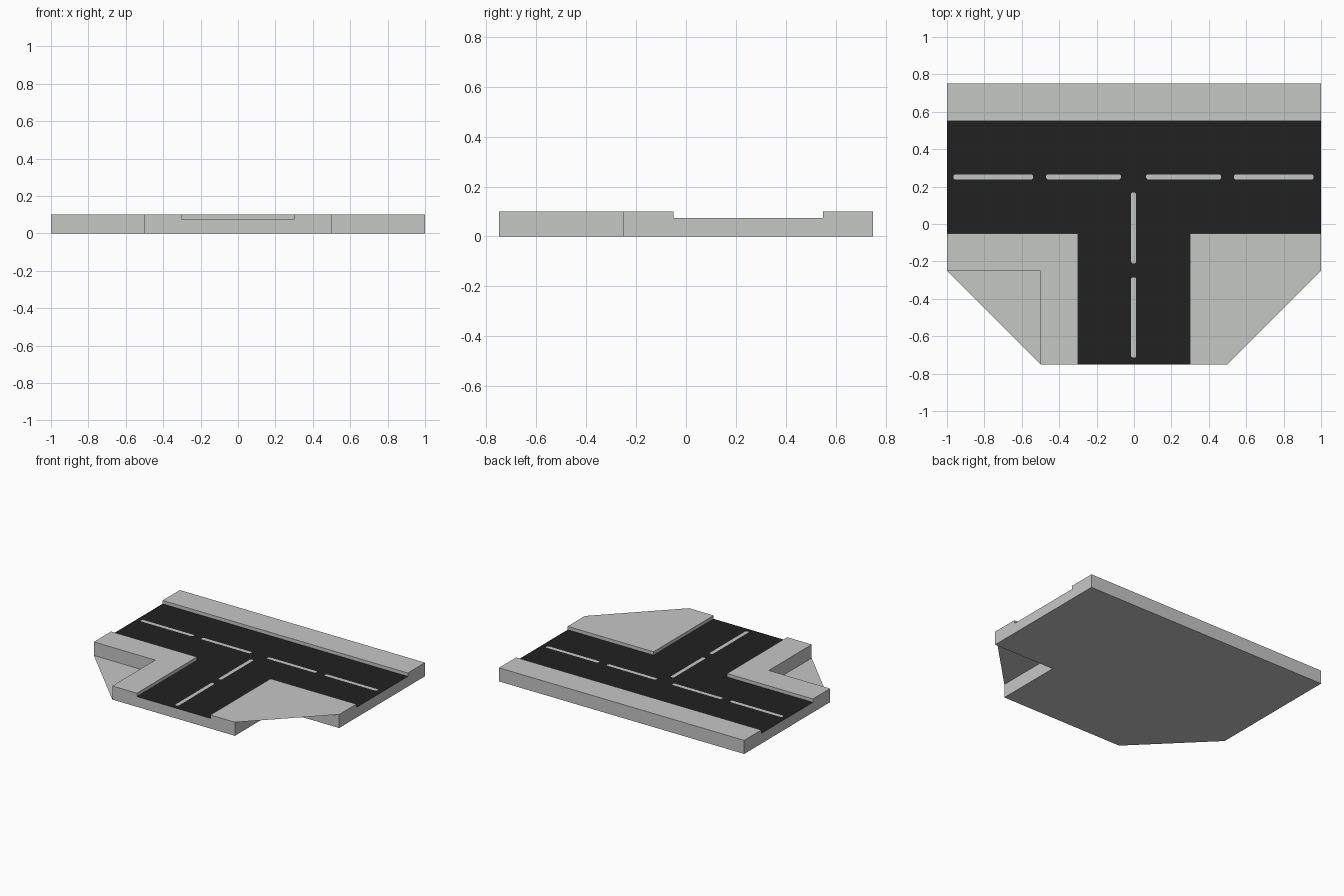
import bpy, bmesh

if "Cube" in bpy.data.objects:
    bpy.data.objects.remove(bpy.data.objects["Cube"])

KERB, ROAD = 0.10, 0.075


def material(name, rgb):
    m = bpy.data.materials.new(name)
    m.diffuse_color = (*rgb, 1)
    m.use_nodes = True
    m.node_tree.nodes["Principled BSDF"].inputs["Base Color"].default_value = m.diffuse_color
    return m


grey = material("pavement grey", (0.56, 0.57, 0.56))
black = material("asphalt black", (0.015, 0.015, 0.015))


def finish(name, bm, mats):
    bmesh.ops.remove_doubles(bm, verts=bm.verts, dist=1e-5)
    mesh = bpy.data.meshes.new(name)
    bm.to_mesh(mesh)
    bm.free()
    for m in mats:
        mesh.materials.append(m)
    ob = bpy.data.objects.new(name, mesh)
    bpy.context.collection.objects.link(ob)
    return ob


def face(bm, pts, mat=0):
    f = bm.faces.new([bm.verts.new(p) for p in pts])
    f.material_index = mat


# Junction body: a grid of cells whose height is set by what lies there
xs = [-1, -0.5, -0.3, 0.3, 0.5, 1]
ys = [-0.75, -0.25, -0.05, 0.55, 0.75]


def height(i, j):
    if not (0 <= i < len(xs) - 1 and 0 <= j < len(ys) - 1):
        return 0
    if j == 0 and i in (0, 4):          # open front corners
        return 0
    return ROAD if j == 2 or (i == 2 and j < 2) else KERB


bm = bmesh.new()
for i in range(len(xs) - 1):
    for j in range(len(ys) - 1):
        h = height(i, j)
        if not h:
            continue
        c = [(xs[i], ys[j]), (xs[i + 1], ys[j]), (xs[i + 1], ys[j + 1]), (xs[i], ys[j + 1])]
        face(bm, [(x, y, h) for x, y in c], int(h == ROAD))
        face(bm, [(x, y, 0) for x, y in reversed(c)])
        for k, (di, dj) in enumerate([(0, -1), (1, 0), (0, 1), (-1, 0)]):
            low = height(i + di, j + dj)
            if low < h:
                a, b = c[k], c[(k + 1) % 4]
                face(bm, [(*a, low), (*b, low), (*b, h), (*a, h)])
finish("junction_body", bm, [grey, black])

# Corner sheets: the right one lies at kerb level, the left one on the ground
for name, s, z in (("right_corner_sheet", 1, KERB), ("left_corner_sheet", -1, 0)):
    bm = bmesh.new()
    face(bm, [(s * 0.5, -0.75, z), (s * 1, -0.25, z), (s * 0.5, -0.25, z)])
    finish(name, bm, [grey])


# Lane dashes: thin plates with clipped ends
def dash(name, start, end, across, along_x):
    w, e = 0.0135, 0.007
    side = [(start, -w + e), (start + e, -w), (end - e, -w), (end, -w + e),
            (end, w - e), (end - e, w), (start + e, w), (start, w - e)]
    pts = [(u, across + v) if along_x else (across - v, u) for u, v in side]
    bm = bmesh.new()
    face(bm, [(x, y, ROAD + 0.001) for x, y in pts])
    finish(name, bm, [grey])


for n, (a, b) in enumerate([(-0.965, -0.54), (-0.47, -0.07), (0.065, 0.465), (0.535, 0.96)]):
    dash(f"main_road_dash_{n + 1}", a, b, 0.252, True)
for n, (a, b) in enumerate([(-0.715, -0.285), (-0.21, 0.168)]):
    dash(f"side_road_dash_{n + 1}", a, b, -0.002, False)
